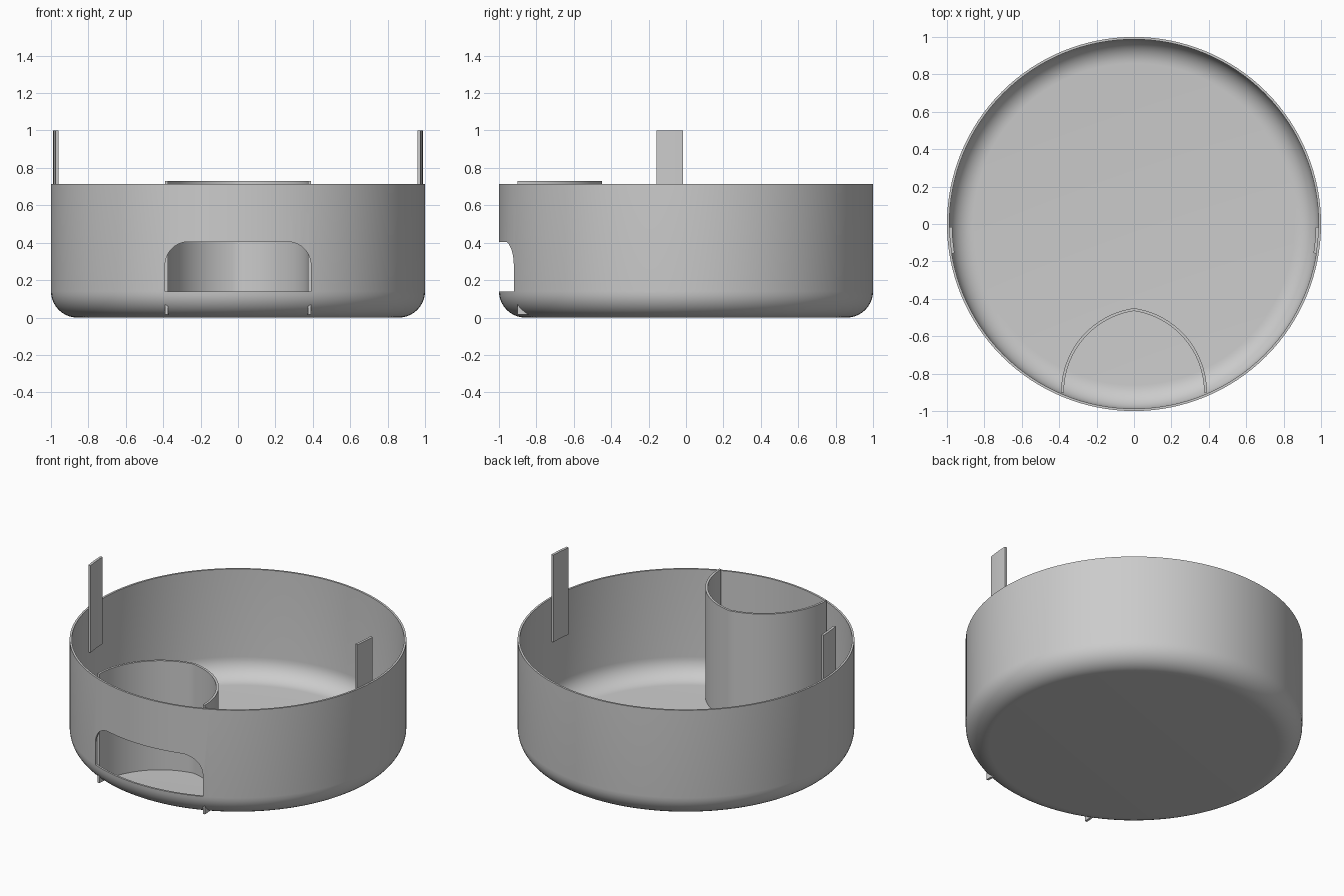
import bpy, bmesh
from math import sin, cos, pi, radians, atan2

cube = bpy.data.objects.get("Cube")
if cube:
    bpy.data.objects.remove(cube)

RADIUS, RIM, WALL, FILLET = 1.0, 0.715, 0.013, 0.14

grey = bpy.data.materials.new("plain_grey")
grey.use_nodes = True
colour = (0.6, 0.6, 0.6, 1)
grey.diffuse_color = colour
grey.node_tree.nodes["Principled BSDF"].inputs["Base Color"].default_value = colour


def add_object(name, bm):
    bmesh.ops.recalc_face_normals(bm, faces=bm.faces)
    mesh = bpy.data.meshes.new(name)
    bm.to_mesh(mesh)
    bm.free()
    mesh.materials.append(grey)
    obj = bpy.data.objects.new(name, mesh)
    bpy.context.collection.objects.link(obj)
    return obj


def prism(name, outline, direction):
    """Extrude a closed outline of 3D points along a direction."""
    bm = bmesh.new()
    face = bm.faces.new([bm.verts.new(p) for p in outline])
    moved = bmesh.ops.extrude_face_region(bm, geom=[face])["geom"]
    bmesh.ops.translate(bm, vec=direction,
                        verts=[v for v in moved if isinstance(v, bmesh.types.BMVert)])
    # extrude_face_region keeps or drops the source face depending on the mesh
    if face.is_valid and any(len(e.link_faces) > 2 for e in face.edges):
        bm.faces.remove(face)
    return add_object(name, bm)


def smooth(obj):
    bpy.ops.object.select_all(action="DESELECT")
    obj.select_set(True)
    bpy.context.view_layer.objects.active = obj
    bpy.ops.object.shade_smooth_by_angle(angle=radians(30))


def arc(cx, cy, r, start, end, steps):
    return [(cx + r * cos(start + (end - start) * i / steps),
             cy + r * sin(start + (end - start) * i / steps)) for i in range(steps + 1)]


# Round bowl: thin wall with a filleted base, lathed about z
corner = RADIUS - FILLET
outer = [(0, 0)] + arc(corner, FILLET, FILLET, -pi / 2, 0, 10) + [(RADIUS, RIM)]
inner = [(RADIUS - WALL, RIM)] + arc(corner, FILLET, FILLET - WALL, 0, -pi / 2, 10) + [(0, WALL)]
bm = bmesh.new()
verts = [bm.verts.new((x, 0, z)) for x, z in outer + inner]
edges = [bm.edges.new(pair) for pair in zip(verts, verts[1:])]
bmesh.ops.spin(bm, geom=verts + edges, axis=(0, 0, 1), cent=(0, 0, 0),
               angle=2 * pi, steps=128)
bmesh.ops.remove_doubles(bm, verts=bm.verts, dist=0.0005)
bowl = add_object("bowl", bm)

# Front opening with rounded upper corners
W, LOW, HIGH, R = 0.39, 0.14, 0.405, 0.125
shape = ([(-W, LOW), (W, LOW)] + arc(W - R, HIGH - R, R, 0, pi / 2, 10)
         + arc(R - W, HIGH - R, R, pi / 2, pi, 10))
cutter = prism("opening_cutter", [(x, -1.2, z) for x, z in shape], (0, 0.4, 0))
cutter.hide_render = True
cut = bowl.modifiers.new("opening", "BOOLEAN")
cut.operation, cut.solver, cut.object = "DIFFERENCE", "EXACT", cutter
bpy.context.view_layer.objects.active = bowl
bpy.ops.object.modifier_apply(modifier=cut.name)
bpy.data.objects.remove(cutter)
smooth(bowl)

# Slightly pointed curved divider behind the opening
CX, CY, DR = -0.065, -0.9, 0.455


def divider_line(r):
    right = arc(CX, CY, r, 0, atan2((r * r - CX * CX) ** 0.5, -CX), 20)
    return right + [(-x, y) for x, y in reversed(right[:-1])]


outline = divider_line(DR) + divider_line(DR - 0.015)[::-1]
divider = prism("divider", [(x, y, 0.015) for x, y in outline], (0, 0, 0.715))
smooth(divider)

# Upright tabs on the inside of the wall, following its curve
for name, side in (("left_tab", 1), ("right_tab", -1)):
    a, b = radians(-9.2), radians(-0.9)
    ring = arc(0, 0, 0.988, a, b, 4) + arc(0, 0, 0.972, b, a, 4)
    tab = prism(name, [(side * x, y, 0.43) for x, y in ring], (0, 0, 0.57))
    smooth(tab)
